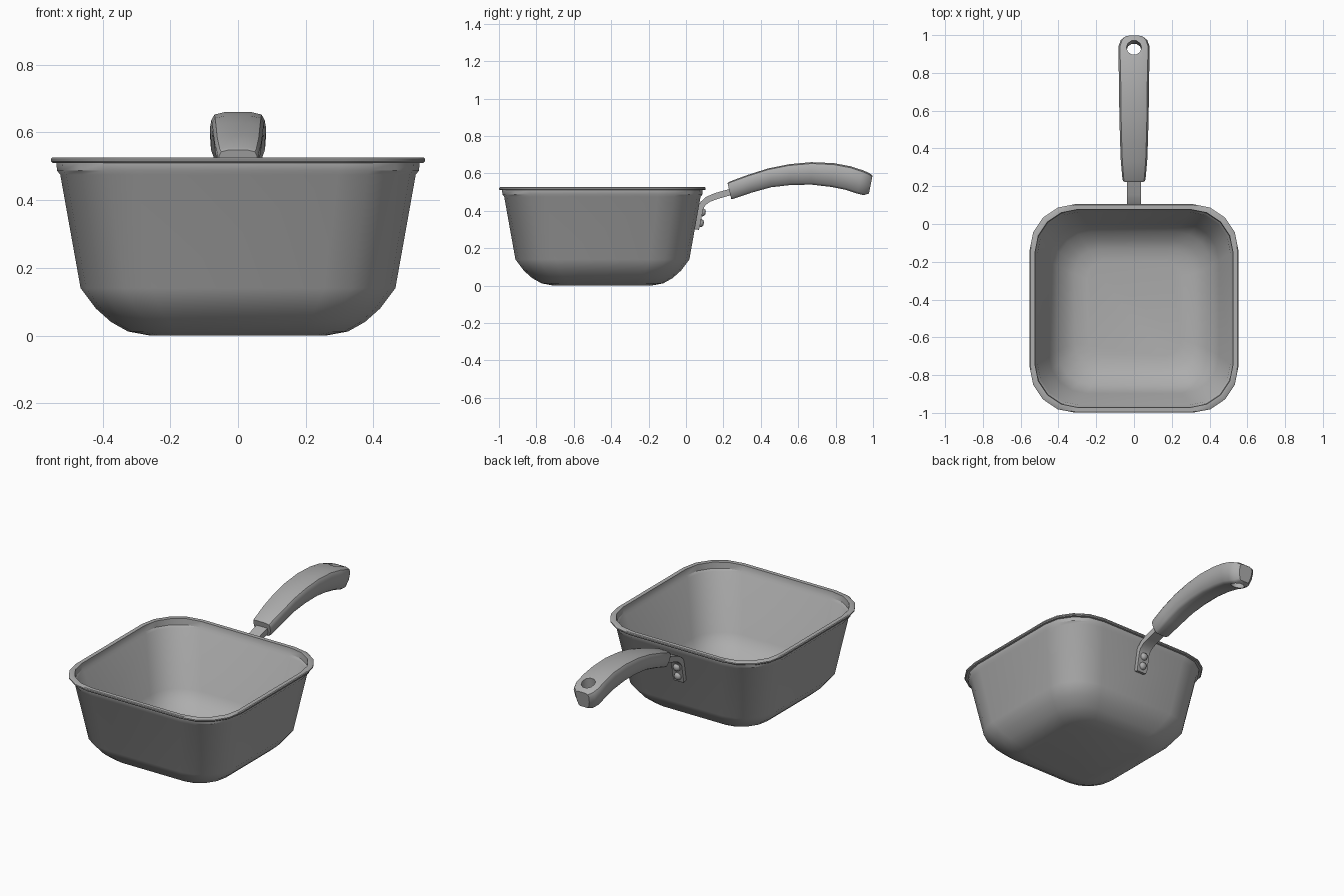
import bpy, bmesh
from math import sin, cos, pi, radians
from mathutils import Vector

cube = bpy.data.objects.get("Cube")
if cube:
    bpy.data.objects.remove(cube, do_unlink=True)

metal = bpy.data.materials.new("grey_metal")
metal.use_nodes = True
GREY = (0.42, 0.42, 0.42, 1)
metal.diffuse_color = GREY
metal.node_tree.nodes["Principled BSDF"].inputs["Base Color"].default_value = GREY


def smooth(me, angle=38):
    me.polygons.foreach_set("use_smooth", [True] * len(me.polygons))
    me.set_sharp_from_angle(angle=radians(angle))


def loft(name, rings, angle=38):
    """Skin closed rings of equal length and cap both ends."""
    bm = bmesh.new()
    loops = [[bm.verts.new(p) for p in ring] for ring in rings]
    n = len(loops[0])
    for a, b in zip(loops, loops[1:]):
        for i in range(n):
            j = (i + 1) % n
            bm.faces.new((a[i], a[j], b[j], b[i]))
    bm.faces.new(loops[0])
    bm.faces.new(loops[-1])
    bmesh.ops.recalc_face_normals(bm, faces=bm.faces)
    me = bpy.data.meshes.new(name)
    bm.to_mesh(me)
    bm.free()
    me.materials.append(metal)
    smooth(me, angle)
    ob = bpy.data.objects.new(name, me)
    bpy.context.collection.objects.link(ob)
    return ob


PAN_Y = -0.447


def rounded_square(half, radius, z, steps=4):
    ring = []
    for q in range(4):
        start = q * pi / 2
        cx = (half - radius) * (1 if q in (0, 3) else -1)
        cy = (half - radius) * (1 if q in (0, 1) else -1)
        for s in range(steps + 1):
            t = start + s / steps * pi / 2
            ring.append((cx + radius * cos(t), PAN_Y + cy + radius * sin(t), z))
    return ring


# Pan body: outside from base to rim, then inside down to the floor
# Each entry is half width, corner radius, height
pan_profile = [
    (0.26, 0.10, 0.0), (0.325, 0.14, 0.012), (0.375, 0.17, 0.04),
    (0.42, 0.19, 0.08), (0.465, 0.21, 0.14), (0.525, 0.23, 0.475),
    (0.535, 0.235, 0.488), (0.536, 0.235, 0.51), (0.548, 0.24, 0.51),
    (0.552, 0.24, 0.515), (0.552, 0.24, 0.522), (0.548, 0.24, 0.526),
    (0.524, 0.225, 0.526), (0.521, 0.222, 0.49), (0.51, 0.215, 0.478),
    (0.45, 0.20, 0.145), (0.405, 0.18, 0.09), (0.36, 0.16, 0.052),
    (0.315, 0.13, 0.03), (0.25, 0.09, 0.02),
]
loft("pan_body", [rounded_square(*p) for p in pan_profile])

# Strap: plate on the back wall that bends out into the grip
# Each entry is outer (y, z), inner (y, z), half width
strap_path = [
    ((0.068, 0.298), (0.046, 0.302), 0.030), ((0.073, 0.31), (0.046, 0.31), 0.036),
    ((0.092, 0.41), (0.064, 0.42), 0.036), ((0.104, 0.43), (0.078, 0.448), 0.036),
    ((0.128, 0.448), (0.108, 0.475), 0.036), ((0.165, 0.462), (0.155, 0.495), 0.036),
    ((0.29, 0.498), (0.28, 0.53), 0.036),
]
loft("handle_strap", [
    [(-w, *a), (w, *a), (w, *b), (-w, *b)] for a, b, w in strap_path], 35)

# Rivets: low domes along the slope of the plate
out = Vector((0, 0.98, -0.19)).normalized()
side = Vector((1, 0, 0))
up = side.cross(out)
for label, y, z in (("lower", 0.075, 0.335), ("upper", 0.085, 0.392)):
    centre = Vector((0, y, z))
    rings = []
    for r, h in ((0.023, -0.012), (0.023, 0.006), (0.018, 0.015), (0.008, 0.02)):
        rings.append([centre + out * h + (side * cos(k * pi / 5) + up * sin(k * pi / 5)) * r
                      for k in range(10)])
    loft(label + "_rivet", rings, 50)

# Grip: flared cross-section carried along an arched path
half_section = [(0.5, 1), (0.88, 0.94), (1, 0.8), (0.96, 0.45), (0.76, 0.09), (0.55, 0)]
section = half_section + [(-u, v) for u, v in reversed(half_section)]
# Each entry is top (y, z), bottom (y, z), half width
grip_path = [
    ((0.222, 0.548), (0.242, 0.464), 0.056), ((0.232, 0.556), (0.25, 0.463), 0.061),
    ((0.33, 0.592), (0.35, 0.497), 0.070), ((0.44, 0.627), (0.455, 0.526), 0.074),
    ((0.55, 0.649), (0.56, 0.538), 0.077), ((0.67, 0.66), (0.67, 0.54), 0.079),
    ((0.79, 0.655), (0.775, 0.528), 0.080), ((0.88, 0.638), (0.855, 0.512), 0.083),
    ((0.945, 0.617), (0.915, 0.492), 0.083), ((0.98, 0.602), (0.95, 0.484), 0.070),
    ((0.997, 0.588), (0.978, 0.492), 0.045),
]
rings = []
for top, low, w in grip_path:
    rings.append([(u * w, low[0] + (top[0] - low[0]) * v, low[1] + (top[1] - low[1]) * v)
                  for u, v in section])
grip = loft("handle_grip", rings)

# Hanging hole through the end of the grip
hole = loft("hole_cutter", [
    [(0.04 * cos(k * pi / 5), 0.926 + s * 0.02 + 0.04 * sin(k * pi / 5), 0.56 + s * 0.15)
     for k in range(10)] for s in (-1, 1)])
cut = grip.modifiers.new("hanging_hole", "BOOLEAN")
cut.operation = "DIFFERENCE"
cut.solver = "EXACT"
cut.object = hole
bpy.context.view_layer.update()
graph = bpy.context.evaluated_depsgraph_get()
drilled = bpy.data.meshes.new_from_object(grip.evaluated_get(graph))
grip.modifiers.clear()
grip.data = drilled
smooth(drilled)
bpy.data.objects.remove(hole, do_unlink=True)
